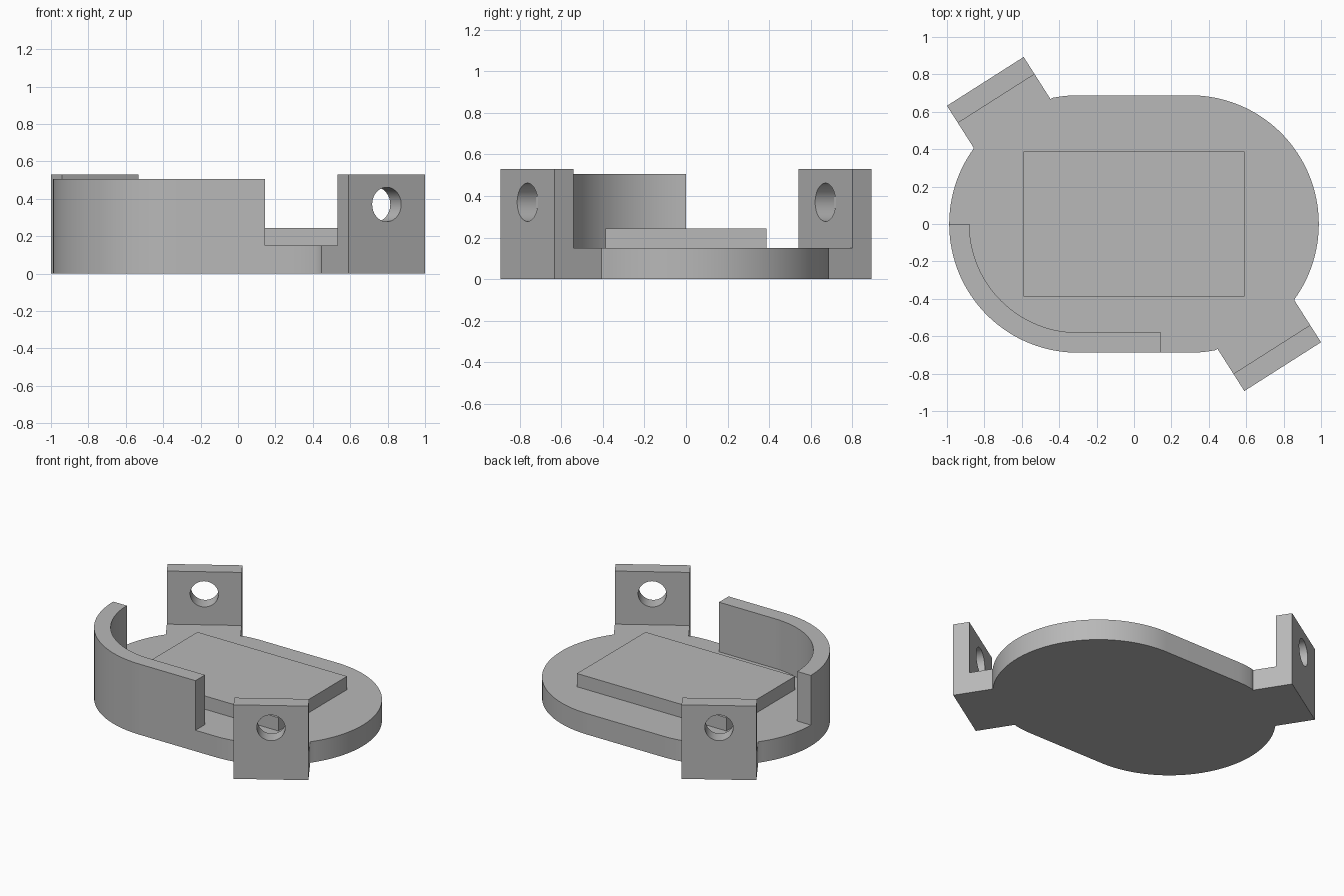
import bpy, bmesh
from math import pi, sin, cos, radians
from mathutils import Vector, Matrix

old = bpy.data.objects.get("Cube")
if old:
    bpy.data.objects.remove(old, do_unlink=True)

# Dimensions
HALF, R, WALL_R = 0.30, 0.688, 0.58      # straight half length, outer and inner radii
FLOOR, WALL_TOP, TAB_TOP = 0.15, 0.505, 0.53
TAB_HALF, TAB_THICK = 0.243, 0.109

grey = bpy.data.materials.new("plain_grey")
grey.use_nodes = True
grey.diffuse_color = (0.48, 0.48, 0.48, 1)
grey.node_tree.nodes["Principled BSDF"].inputs["Base Color"].default_value = grey.diffuse_color


def prism(name, outline, z0, z1):
    """Extrude a flat outline from z0 to z1."""
    bm = bmesh.new()
    face = bm.faces.new([bm.verts.new((p[0], p[1], z0)) for p in outline])
    top = bmesh.ops.extrude_face_region(bm, geom=[face])["geom"]
    bmesh.ops.translate(bm, vec=(0, 0, z1 - z0),
                        verts=[v for v in top if isinstance(v, bmesh.types.BMVert)])
    bmesh.ops.recalc_face_normals(bm, faces=bm.faces)
    mesh = bpy.data.meshes.new(name)
    bm.to_mesh(mesh)
    bm.free()
    mesh.materials.append(grey)
    obj = bpy.data.objects.new(name, mesh)
    bpy.context.collection.objects.link(obj)
    return obj


def shade(obj):
    obj.data.shade_smooth()
    obj.data.set_sharp_from_angle(angle=radians(30))


def arc(cx, radius, start, end, steps):
    return [Vector((cx + radius * cos(a), radius * sin(a)))
            for a in (start + (end - start) * i / steps for i in range(steps + 1))]


# Tab frame: "along" runs across the tab, "out" points away from the body
out = Vector((0.261, -0.41)).normalized()
along = Vector((-out.y, out.x))
outer_mid = Vector((0.795, -0.7625))


def tab_point(sign, u, v):
    return sign * (outer_mid + along * u + out * v)


# Base plate: rounded slot shape whose outline steps out into two feet
base_outline = []
inside = False
for p in arc(HALF, R, -pi / 2, pi / 2, 96) + arc(-HALF, R, pi / 2, 3 * pi / 2, 96):
    sign = 1 if p.dot(out) > 0 else -1
    if abs(p.dot(along) - sign * outer_mid.dot(along)) < TAB_HALF and abs(p.dot(out)) > 0.3:
        if not inside:
            base_outline += [tab_point(sign, -TAB_HALF, -0.267),
                             tab_point(sign, -TAB_HALF, -TAB_THICK),
                             tab_point(sign, TAB_HALF, -TAB_THICK),
                             tab_point(sign, TAB_HALF, -0.267)]
        inside = True
    else:
        inside = False
        base_outline.append(p)
shade(prism("base_plate", base_outline, 0, FLOOR))

# Raised rectangular pad
prism("raised_pad", [(-0.592, -0.388), (0.592, -0.388), (0.592, 0.388), (-0.592, 0.388)],
      FLOOR, 0.245)

# Curved wall on the front right quarter
wall = [Vector((0.145, -WALL_R))] + arc(-HALF, WALL_R, 1.5 * pi, pi, 48)
wall += arc(-HALF, R, pi, 1.5 * pi, 48) + [Vector((0.145, -R))]
shade(prism("curved_wall", wall, FLOOR, WALL_TOP))

# Upright mounting tabs with a round hole
for name, sign in (("front_left_tab", 1), ("back_right_tab", -1)):
    corners = [tab_point(sign, u, v) for u, v in (
        (-TAB_HALF, -TAB_THICK), (TAB_HALF, -TAB_THICK), (TAB_HALF, 0), (-TAB_HALF, 0))]
    tab = prism(name, corners, 0, TAB_TOP)
    circle = arc(0, 0.092, 0, 2 * pi, 48)[:-1]
    cutter = prism("hole_cutter", circle, -0.3, 0.3)
    centre = tab_point(sign, 0, -TAB_THICK / 2)
    cutter.matrix_world = (Matrix.Translation((centre.x, centre.y, 0.37))
                           @ out.to_3d().to_track_quat("Z", "Y").to_matrix().to_4x4())
    cutter.hide_render = True
    cut = tab.modifiers.new("hole", "BOOLEAN")
    cut.operation, cut.solver, cut.object = "DIFFERENCE", "EXACT", cutter
    bpy.context.view_layer.update()
    graph = bpy.context.evaluated_depsgraph_get()
    tab_mesh = bpy.data.meshes.new_from_object(tab.evaluated_get(graph))
    tab.modifiers.clear()
    tab.data = tab_mesh
    bpy.data.objects.remove(cutter, do_unlink=True)
    shade(tab)
